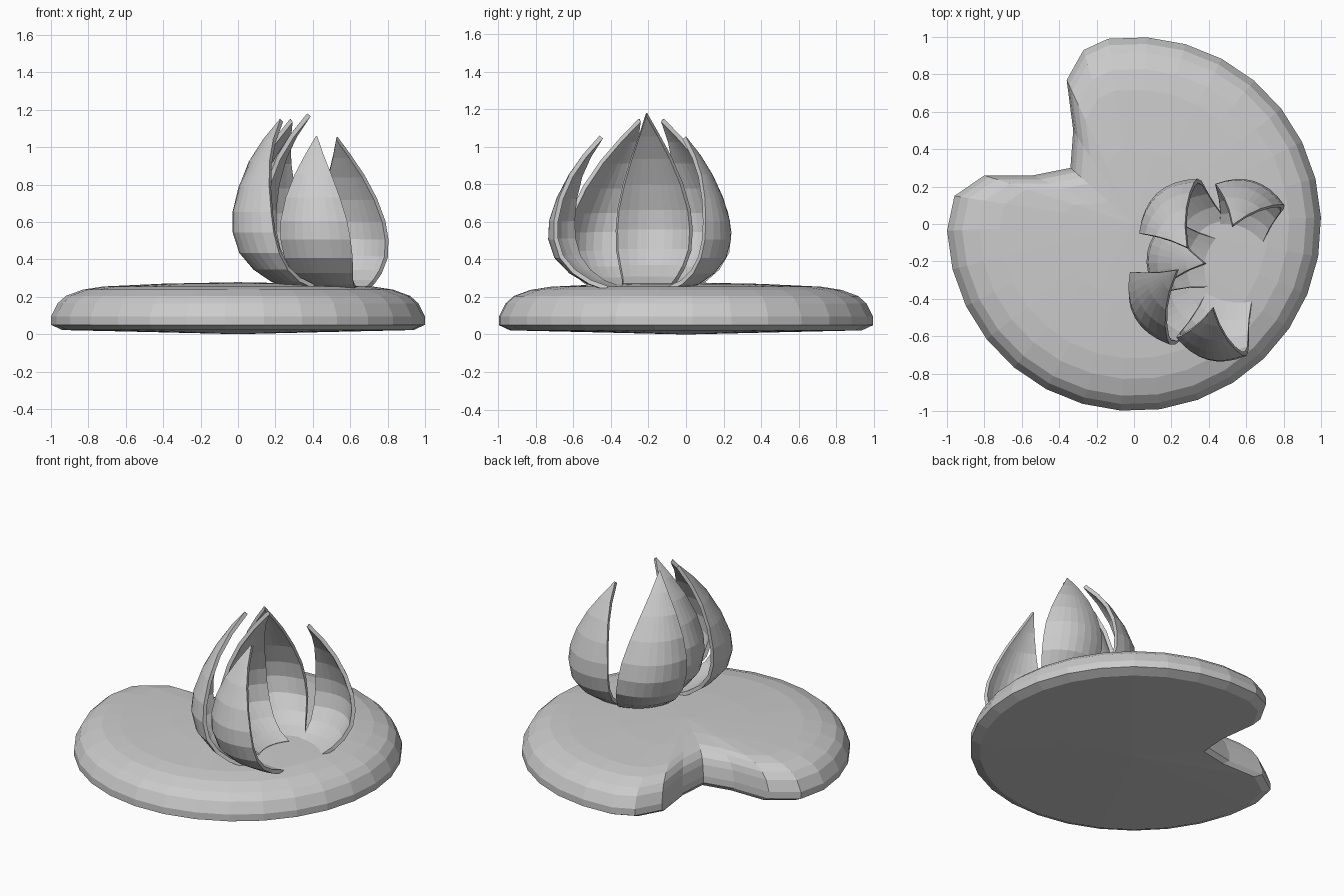
import bpy, bmesh, math
from mathutils import Vector

if "Cube" in bpy.data.objects:
    bpy.data.objects.remove(bpy.data.objects["Cube"])


def finish(bm, name):
    bmesh.ops.recalc_face_normals(bm, faces=bm.faces)
    me = bpy.data.meshes.new(name)
    bm.to_mesh(me)
    bm.free()
    ob = bpy.data.objects.new(name, me)
    bpy.context.collection.objects.link(ob)
    return ob


def interp(table, t):
    for (a, u), (b, v) in zip(table, table[1:]):
        if t <= b:
            return u + (v - u) * (t - a) / (b - a)
    return table[-1][1]


# Leaf pad: round outline with a notch, stacked in scaled rings
notch = [(-0.27, 0.93), (-0.36, 0.77), (-0.325, 0.5), (-0.34, 0.3),
         (-0.54, 0.26), (-0.8, 0.26), (-0.96, 0.15)]
outline = [(math.cos(math.radians(a)), math.sin(math.radians(a)))
           for a in range(182, 460, 12)] + notch
rings = [(0.5, 0.012), (0.94, 0.022), (1, 0.05), (1, 0.095), (0.965, 0.165),
         (0.92, 0.205), (0.83, 0.238), (0.72, 0.255), (0.4, 0.27)]
bm = bmesh.new()
loops = [[bm.verts.new((x * s, y * s, z)) for x, y in outline] for s, z in rings]
n = len(outline)
for lo, hi in zip(loops, loops[1:]):
    for i in range(n):
        j = (i + 1) % n
        bm.faces.new((lo[i], lo[j], hi[j], hi[i]))
for loop, z in ((loops[0], 0.0), (loops[-1], 0.278)):
    c = bm.verts.new((0, 0, z))
    for i in range(n):
        bm.faces.new((loop[i], loop[(i + 1) % n], c))
finish(bm, "leaf_pad")

# Petal profiles along its height: outward bulge and half width
bulge = [(0, 0), (0.04, 0.1), (0.11, 0.2), (0.21, 0.28), (0.33, 0.31), (0.45, 0.30),
         (0.6, 0.25), (0.75, 0.175), (0.88, 0.09), (1, 0)]
width = [(0, 0.13), (0.11, 0.17), (0.21, 0.195), (0.33, 0.2), (0.45, 0.19),
         (0.6, 0.155), (0.75, 0.105), (0.88, 0.052), (1, 0.003)]


def petal(name, base, tip, angle, out=1.0, wide=1.0):
    base, tip = Vector(base), Vector(tip)
    a = math.radians(angle)
    d = Vector((math.cos(a), math.sin(a), 0))
    side = Vector((-d.y, d.x, 0))
    bm = bmesh.new()
    cols, rows = 8, []
    for t, o in bulge:
        h = interp(width, t) * wide
        mid = base.lerp(tip, t) + d * o * out
        rows.append([bm.verts.new(mid + side * h * s - d * 2 * h * h * s * s)
                     for s in (2 * k / cols - 1 for k in range(cols + 1))])
    for r0, r1 in zip(rows, rows[1:]):
        for k in range(cols):
            bm.faces.new((r0[k], r0[k + 1], r1[k + 1], r1[k]))
    # face normals point outward so thickness grows inward
    bm.normal_update()
    flip = sum((f.normal.dot(d) for f in bm.faces)) < 0
    me = bpy.data.meshes.new(name)
    if flip:
        bmesh.ops.reverse_faces(bm, faces=bm.faces)
    bm.to_mesh(me)
    bm.free()
    ob = bpy.data.objects.new(name, me)
    bpy.context.collection.objects.link(ob)
    mod = ob.modifiers.new("thickness", 'SOLIDIFY')
    mod.thickness = 0.024
    mod.offset = -1


# Five petals opening toward +x
petal("petal_right", (0.585, -0.02, 0.235), (0.53, 0.0, 1.055), 73, 0.82, 0.97)
petal("petal_back", (0.36, -0.035, 0.245), (0.28, -0.12, 1.15), 133, 1.0, 1.06)
petal("petal_middle", (0.37, -0.2, 0.25), (0.37, -0.21, 1.18), 171, 0.98, 1.04)
petal("petal_left", (0.30, -0.40, 0.245), (0.225, -0.25, 1.15), 209, 1.0, 1.08)
petal("petal_front", (0.5, -0.42, 0.235), (0.42, -0.46, 1.06), 255, 0.98, 0.97)
